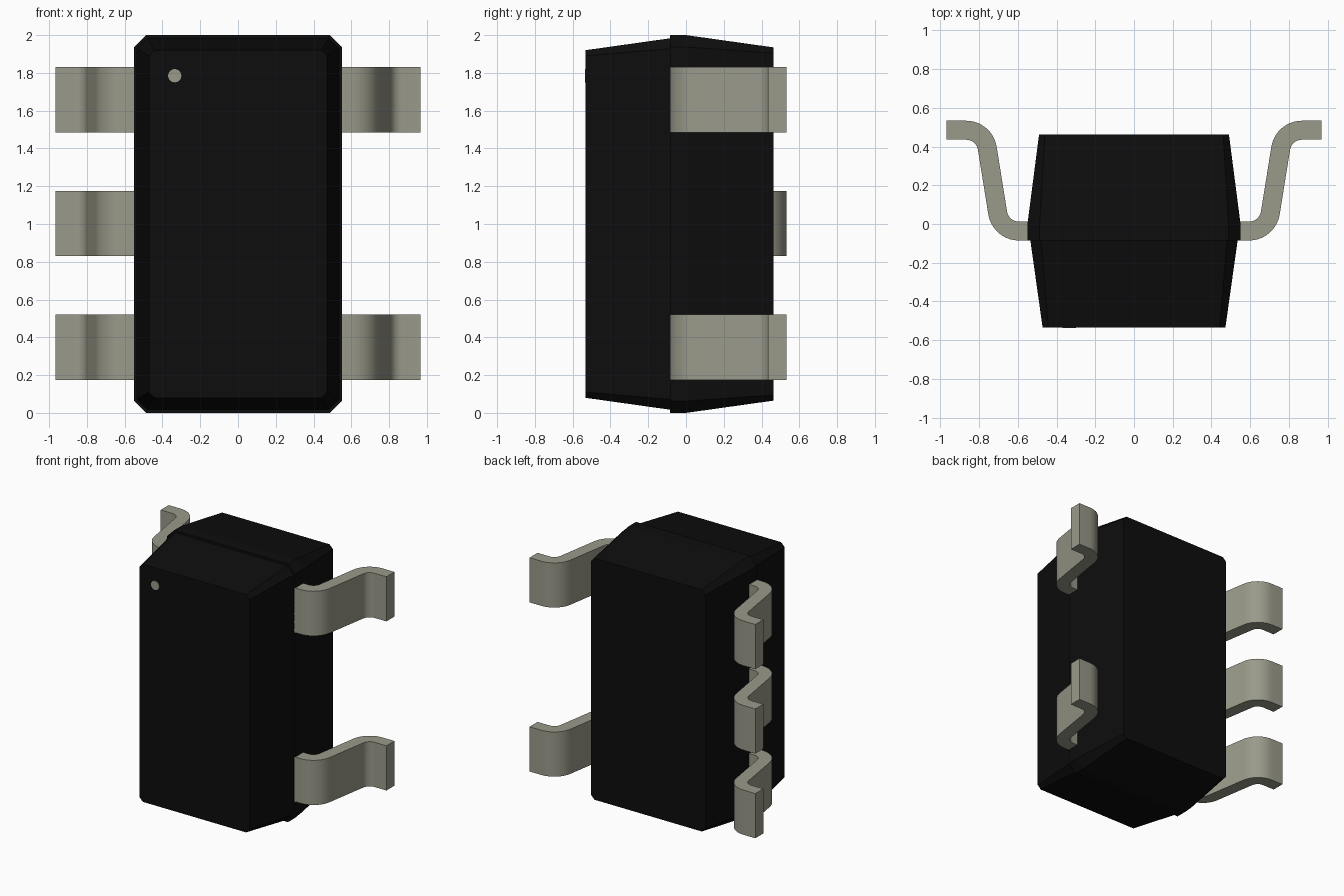
import bpy
import bmesh
from math import cos, sin, radians
from mathutils import Matrix

cube = bpy.data.objects.get("Cube")
if cube:
    bpy.data.objects.remove(cube, do_unlink=True)


def make_material(name, color):
    mat = bpy.data.materials.new(name)
    mat.use_nodes = True
    mat.diffuse_color = color
    bsdf = mat.node_tree.nodes["Principled BSDF"]
    bsdf.inputs["Base Color"].default_value = color
    bsdf.inputs["Roughness"].default_value = 0.6
    return mat


black = make_material("black plastic", (0.004, 0.004, 0.004, 1))
metal = make_material("dull tin", (0.32, 0.32, 0.255, 1))


def finish(name, bm, mat, smooth=False):
    bmesh.ops.recalc_face_normals(bm, faces=bm.faces[:])
    mesh = bpy.data.meshes.new(name)
    bm.to_mesh(mesh)
    bm.free()
    mesh.materials.append(mat)
    obj = bpy.data.objects.new(name, mesh)
    bpy.context.collection.objects.link(obj)
    if smooth:
        bpy.ops.object.select_all(action='DESELECT')
        obj.select_set(True)
        bpy.context.view_layer.objects.active = obj
        bpy.ops.object.shade_smooth_by_angle(angle=radians(30))
    return obj


def loft(bm, rings):
    """Join rings of points with quads and cap both ends."""
    loops = [[bm.verts.new(p) for p in ring] for ring in rings]
    for a, b in zip(loops, loops[1:]):
        for i in range(len(a)):
            j = (i + 1) % len(a)
            bm.faces.new((a[i], a[j], b[j], b[i]))
    bm.faces.new(loops[0])
    bm.faces.new(loops[-1])


def chamfered_ring(y, half_x, half_z, c):
    """Rectangle with cut corners, in the plane at depth y."""
    quarter = [(half_x, half_z - c), (half_x - c, half_z)]
    pts = []
    for sx, sz in ((1, 1), (-1, 1), (-1, -1), (1, -1)):
        corner = quarter if sx * sz > 0 else quarter[::-1]
        pts += [(sx * x, y, 1 + sz * z) for x, z in corner]
    return pts


# Body: two tapered halves meeting at a small step
bm = bmesh.new()
loft(bm, [
    chamfered_ring(-0.533, 0.472, 0.92, 0.03),
    chamfered_ring(-0.085, 0.535, 0.983, 0.055),
    chamfered_ring(-0.085, 0.55, 1.0, 0.063),
    chamfered_ring(0.0, 0.55, 1.0, 0.063),
    chamfered_ring(0.463, 0.49, 0.935, 0.03),
])
finish("body", bm, black)

# Pin one marker: thin round plate on the front
bm = bmesh.new()
bmesh.ops.create_cone(
    bm, cap_ends=True, segments=24, radius1=0.035, radius2=0.035, depth=0.006,
    matrix=Matrix.Translation((-0.335, -0.533, 1.785)) @ Matrix.Rotation(radians(90), 4, 'X'))
finish("pin_one_dot", bm, metal)


# Leads: S-bent strips with two rounded bends
def lead_path(steps=10, tilt=9.5):
    """Centre line of the bend as (x, y, normal x, normal y)."""
    r = 0.11
    path = [(0.5, -0.036, 0, -1)]
    angles = [radians(-90 + (90 - tilt) * i / steps) for i in range(steps + 1)]
    for a in angles:
        path.append((0.595 + r * cos(a), 0.074 + r * sin(a), cos(a), sin(a)))
    for a in reversed(angles):
        path.append((0.866 - r * cos(a), 0.374 - r * sin(a), cos(a), sin(a)))
    path.append((0.967, 0.484, 0, -1))
    return path


def make_lead(name, side, z, half_height=0.173, half_thick=0.049):
    bm = bmesh.new()
    rings = []
    for x, y, nx, ny in lead_path():
        rings.append([(side * (x + s * half_thick * nx), y + s * half_thick * ny,
                       z + t * half_height)
                      for s, t in ((1, 1), (-1, 1), (-1, -1), (1, -1))])
    loft(bm, rings)
    finish(name, bm, metal, smooth=True)


heights = {"lower": 0.348, "middle": 1.003, "upper": 1.657}
for level, z in heights.items():
    make_lead(f"right_{level}_lead", -1, z)
    if level != "middle":
        make_lead(f"left_{level}_lead", 1, z)
